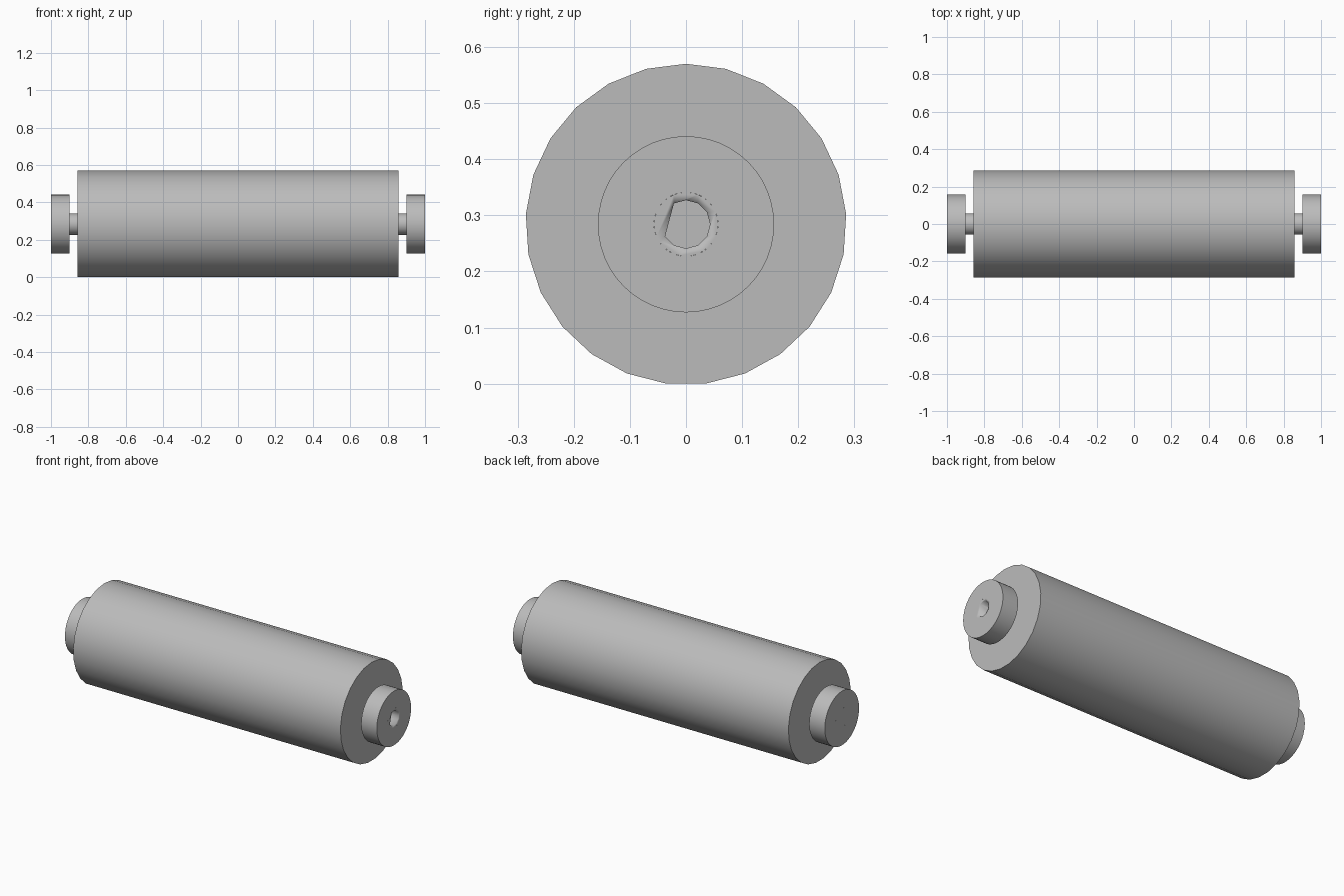
import bpy
import bmesh
from math import cos, sin, pi, radians

if "Cube" in bpy.data.objects:
    bpy.data.objects.remove(bpy.data.objects["Cube"])

BODY_R, BODY_X = 0.286, 0.857
DISC_R, DISC_X = 0.157, 0.9
SHAFT_R, END_X = 0.057, 1.0
AXIS_Z = 0.284
HOLE_R, HOLE_DEPTH = 0.043, 0.14

grey = bpy.data.materials.new("plain grey")
grey.use_nodes = True
colour = (0.5, 0.5, 0.5, 1)
grey.diffuse_color = colour
grey.node_tree.nodes["Principled BSDF"].inputs["Base Color"].default_value = colour


def ring(bm, x, radius, angles):
    """Loop of vertices around the x axis; angle 0 points up."""
    return [bm.verts.new((x, radius * sin(a), AXIS_Z + radius * cos(a))) for a in angles]


def turned(name, profile, angles, hollow=False):
    """Sweep (x, radius) points around the axis, capped or closed into a tube."""
    bm = bmesh.new()
    loops = [ring(bm, x, r, angles) for x, r in profile]
    pairs = list(zip(loops, loops[1:]))
    if hollow:
        pairs.append((loops[-1], loops[0]))
    else:
        bm.faces.new(loops[0])
        bm.faces.new(loops[-1])
    n = len(angles)
    for a, b in pairs:
        for i in range(n):
            j = (i + 1) % n
            bm.faces.new((a[i], a[j], b[j], b[i]))
    bmesh.ops.recalc_face_normals(bm, faces=bm.faces)
    mesh = bpy.data.meshes.new(name)
    bm.to_mesh(mesh)
    bm.free()
    mesh.materials.append(grey)
    obj = bpy.data.objects.new(name, mesh)
    bpy.context.collection.objects.link(obj)
    bpy.ops.object.select_all(action="DESELECT")
    obj.select_set(True)
    bpy.context.view_layer.objects.active = obj
    bpy.ops.object.shade_smooth_by_angle(angle=radians(25))
    return obj


def circle(sides):
    return [2 * pi * i / sides for i in range(sides)]


# Main roller drum
turned("roller_body", [(-BODY_X, BODY_R), (BODY_X, BODY_R)], circle(25))

# Shaft stub and end disc on each side
shafts = {}
for side, s in (("left", 1), ("right", -1)):
    shafts[side] = turned(side + "_shaft",
                          [(s * 0.8, SHAFT_R), (s * END_X, SHAFT_R)], circle(32))
    turned(side + "_end_disc",
           [(s * DISC_X, SHAFT_R), (s * END_X, SHAFT_R),
            (s * END_X, DISC_R), (s * DISC_X, DISC_R)], circle(48), hollow=True)

# D-shaped drive socket in one shaft end: a circle with two corners left out
d_angles = [a for i, a in enumerate(circle(12)) if i not in (9, 10)]
cutter = turned("socket_cutter",
                [(END_X - HOLE_DEPTH, HOLE_R), (END_X + 0.05, HOLE_R)], d_angles)
cutter.hide_render = True
cutter.hide_set(True)
socket = shafts["left"].modifiers.new("drive socket", "BOOLEAN")
socket.operation = "DIFFERENCE"
socket.solver = "EXACT"
socket.object = cutter
